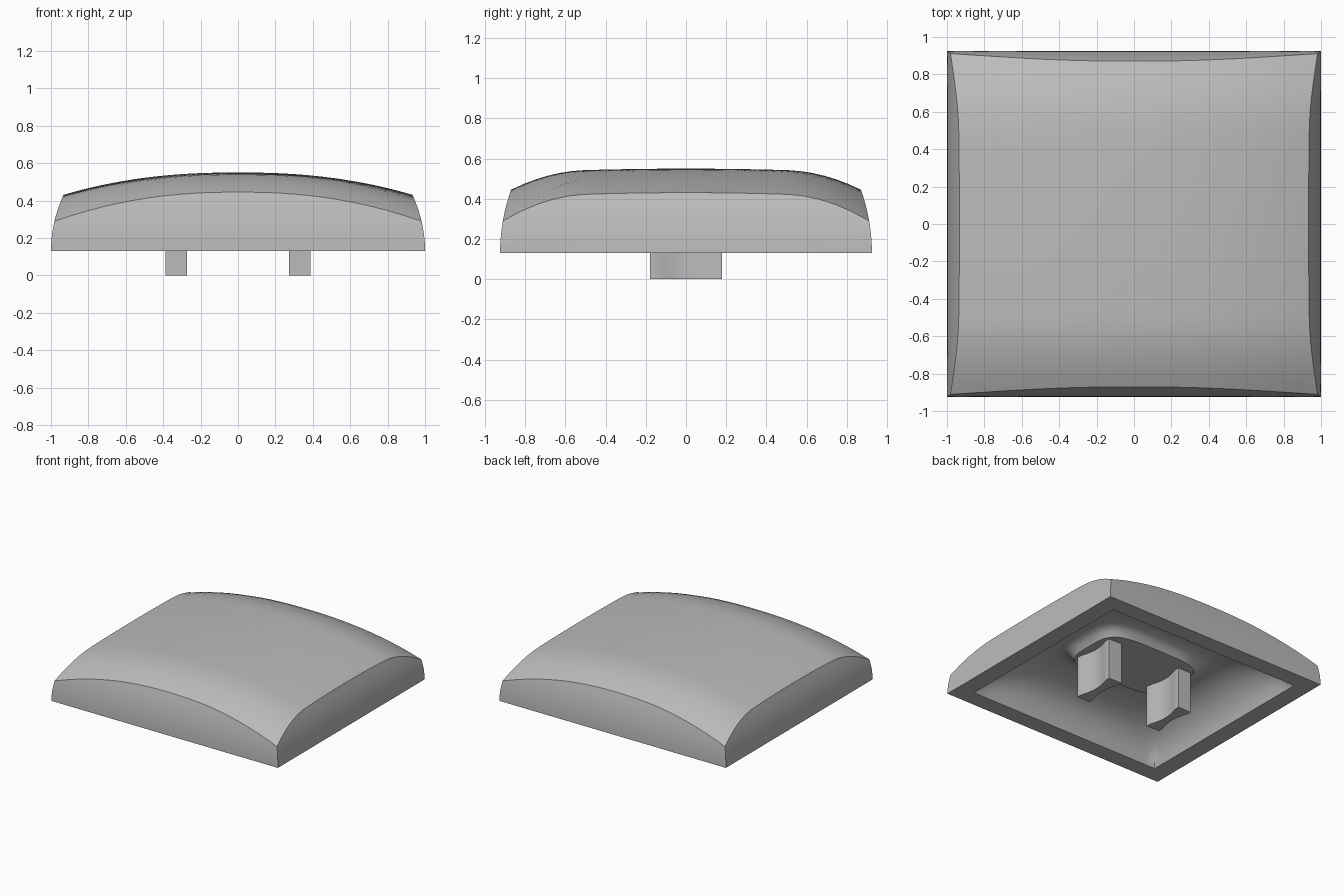
import bpy, bmesh, math

cube = bpy.data.objects.get("Cube")
if cube:
    bpy.data.objects.remove(cube, do_unlink=True)

grey = bpy.data.materials.new("plain grey")
grey.use_nodes = True
COLOUR = (0.5, 0.5, 0.5, 1)
grey.diffuse_color = COLOUR
grey.node_tree.nodes["Principled BSDF"].inputs["Base Color"].default_value = COLOUR

BASE, TOP = 0.13, 0.55
SIDE = 24          # segments along each side


def finish(bm, name):
    bmesh.ops.recalc_face_normals(bm, faces=bm.faces)
    mesh = bpy.data.meshes.new(name)
    bm.to_mesh(mesh)
    bm.free()
    obj = bpy.data.objects.new(name, mesh)
    mesh.materials.append(grey)
    bpy.context.collection.objects.link(obj)
    bpy.ops.object.select_all(action='DESELECT')
    obj.select_set(True)
    bpy.context.view_layer.objects.active = obj
    bpy.ops.object.shade_smooth_by_angle(angle=math.radians(32))
    return obj


def square_outline():
    """Points around a square of half-size one."""
    pts = []
    for quarter in range(4):
        for i in range(SIDE):
            u, v = 1, -1 + 2 * i / SIDE
            for _ in range(quarter):
                u, v = -v, u
            pts.append((u, v))
    return pts


def wall(u, v, z):
    """Scale a unit square point to the inward-curving walls at height z."""
    lean = (z - BASE) ** 2
    return u * (1 - 0.74 * lean), v * (0.925 - 0.55 * lean), z


def crown(u, v):
    """Point on the domed top."""
    z = 0.4
    for _ in range(12):
        x, y, z = wall(u, v, z)
        drop_x = 0.12 * (abs(x) / 0.935) ** 2.3
        drop_y = 0.03 * y * y + 0.6 * max(0, abs(y) - 0.5) ** 2
        z = TOP - drop_x - drop_y
    return wall(u, v, z)


def rounded(u, v, a, b, n):
    """Square point pulled to a superellipse; n = 0 keeps the square."""
    k = (abs(u) ** n + abs(v) ** n) ** (1 / n) if n else 1
    return a * u / k, b * v / k


outline = square_outline()
rings = []

# Hollow underside, from the raised pad out to the opening: a, b, n, z
for a, b, n, z in ((0.43, 0.28, 4, 0.33), (0.455, 0.305, 4, 0.37),
                   (0.49, 0.345, 4, 0.392), (0.54, 0.41, 4, 0.398),
                   (0.62, 0.52, 4.5, 0.385), (0.71, 0.64, 6, 0.345),
                   (0.79, 0.72, 11, 0.28), (0.84, 0.77, 30, 0.2),
                   (0.86, 0.79, 0, BASE)):
    rings.append([(*rounded(u, v, a, b, n), z) for u, v in outline])

# Outer walls, from the flat rim up to the top edge
for step in range(9):
    t = step / 8
    rings.append([wall(u, v, BASE + t * (crown(u, v)[2] - BASE)) for u, v in outline])

# Domed top, shrinking towards the centre
for step in range(15, 0, -1):
    s = step / 16
    rings.append([crown(u * s, v * s) for u, v in outline])

bm = bmesh.new()
loops = [[bm.verts.new(p) for p in ring] for ring in rings]
count = len(outline)
for low, high in zip(loops, loops[1:]):
    for i in range(count):
        j = (i + 1) % count
        bm.faces.new((low[i], low[j], high[j], high[i]))
bm.faces.new(loops[0])
bm.faces.new(loops[-1])
finish(bm, "cap_shell")


# Two stems with hollowed long sides
def stem(name, cx):
    half_x, half_y, pinch, steps = 0.058, 0.18, 0.028, 14
    side = []
    for i in range(steps + 1):
        t = -1 + 2 * i / steps
        hollow = pinch * math.cos(t * math.pi / 1.6) if abs(t) < 0.8 else 0
        side.append((half_x - max(0, hollow), t * half_y))
    profile = side + [(-x, -y) for x, y in side]
    bm = bmesh.new()
    face = bm.faces.new([bm.verts.new((cx + x, y, 0)) for x, y in profile])
    up = bmesh.ops.extrude_face_region(bm, geom=[face])["geom"]
    bmesh.ops.translate(bm, vec=(0, 0, 0.34),
                        verts=[g for g in up if isinstance(g, bmesh.types.BMVert)])
    finish(bm, name)


for name, sign in (("left_stem", 1), ("right_stem", -1)):
    stem(name, sign * 0.33)
